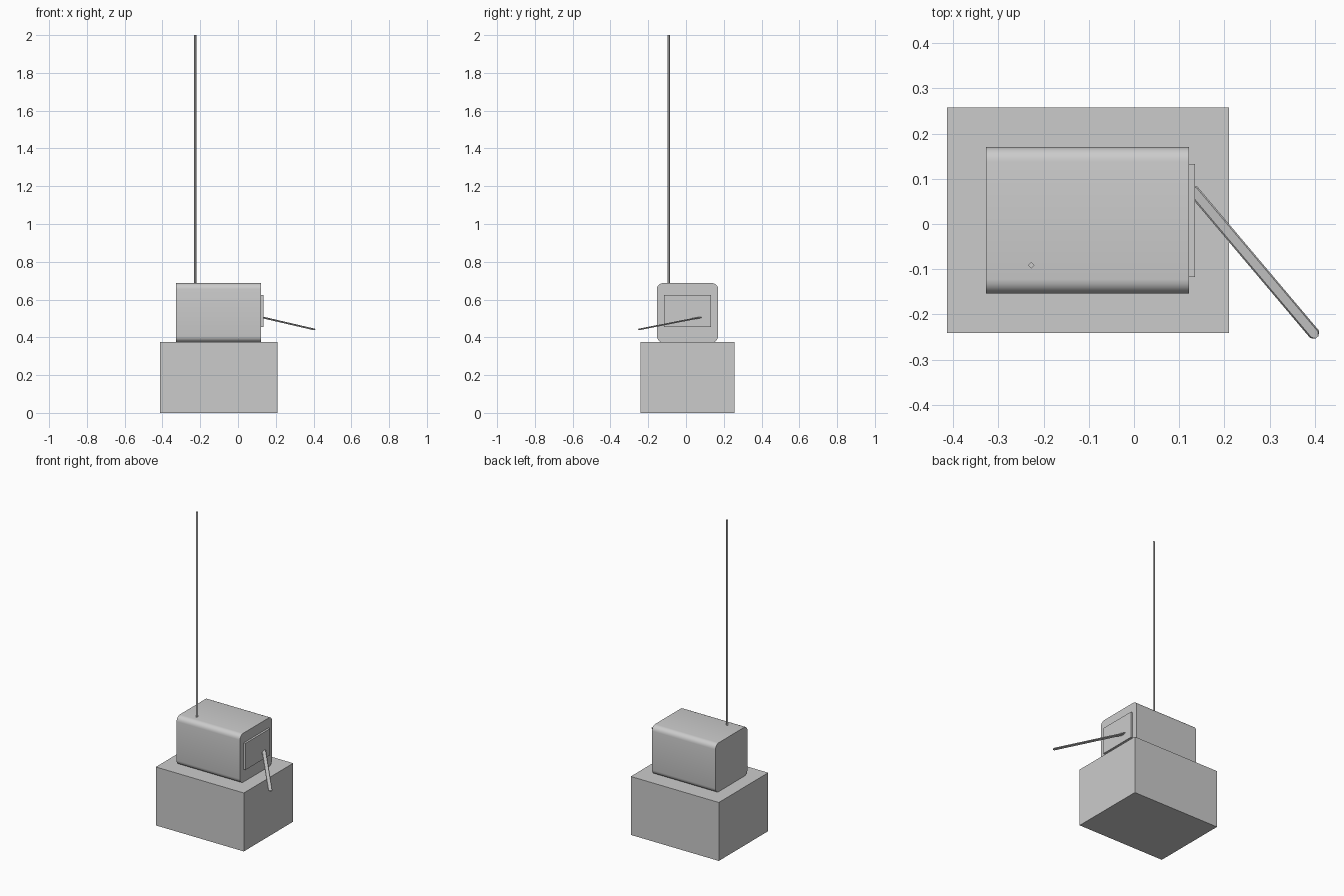
import bpy, bmesh
from mathutils import Matrix, Vector

if "Cube" in bpy.data.objects:
    bpy.data.objects.remove(bpy.data.objects["Cube"])


def finish(name, bm, smooth=False):
    bmesh.ops.recalc_face_normals(bm, faces=bm.faces)
    mesh = bpy.data.meshes.new(name)
    bm.to_mesh(mesh)
    bm.free()
    obj = bpy.data.objects.new(name, mesh)
    bpy.context.collection.objects.link(obj)
    if smooth:
        bpy.ops.object.select_all(action='DESELECT')
        bpy.context.view_layer.objects.active = obj
        obj.select_set(True)
        bpy.ops.object.shade_smooth_by_angle(angle=0.7)
    return obj


def box(name, lo, hi, round_x=0.0):
    """Box between two corners; round_x rounds the edges running along x."""
    lo, hi = Vector(lo), Vector(hi)
    bm = bmesh.new()
    bmesh.ops.create_cube(bm, size=1, matrix=Matrix.Translation((lo + hi) / 2)
                          @ Matrix.Diagonal((*(hi - lo), 1)))
    if round_x:
        edges = [e for e in bm.edges
                 if abs(e.verts[0].co.x - e.verts[1].co.x) > 1e-4]
        bmesh.ops.bevel(bm, geom=edges, offset=round_x, segments=5,
                        profile=0.5, affect='EDGES')
    return finish(name, bm, bool(round_x))


# Pedestal, rounded housing and raised side panel
box("pedestal", (-0.413, -0.241, 0), (0.21, 0.258, 0.374))
box("housing", (-0.327, -0.154, 0.374), (0.122, 0.17, 0.687), 0.032)
box("side_panel", (0.115, -0.117, 0.454), (0.135, 0.133, 0.624))

# Antenna: four-sided rod
bm = bmesh.new()
bmesh.ops.create_cone(bm, cap_ends=True, segments=4, radius1=0.007, radius2=0.007,
                      depth=1.33, matrix=Matrix.Translation((-0.227, -0.091, 1.335)))
finish("antenna", bm)

# Lever: thin strip with clipped corners, sloping down and out from the panel
L, W, T, C = 0.2185, 0.0128, 0.003, 0.008
outline = [(L, W - C), (L - C, W), (C - L, W), (-L, W - C),
           (-L, C - W), (C - L, -W), (L - C, -W), (L, C - W)]
along = Vector((0.645, -0.764, -0.15)).normalized()
across = Vector((0.764, 0.645, 0)).normalized()
frame = Matrix((along, across, along.cross(across))).transposed().to_4x4()
frame.translation = (0.265, -0.085, 0.474)
bm = bmesh.new()
# edge ring is full width at mid thickness, narrower on the two faces
rings = [[bm.verts.new((x, y * s, z)) for x, y in outline]
         for s, z in ((0.75, -T), (1, 0), (0.75, T))]
bm.faces.new(rings[0])
bm.faces.new(rings[2])
for a, b in zip(rings, rings[1:]):
    for i in range(8):
        j = (i + 1) % 8
        bm.faces.new((a[i], a[j], b[j], b[i]))
bm.transform(frame)
finish("lever", bm, True)
